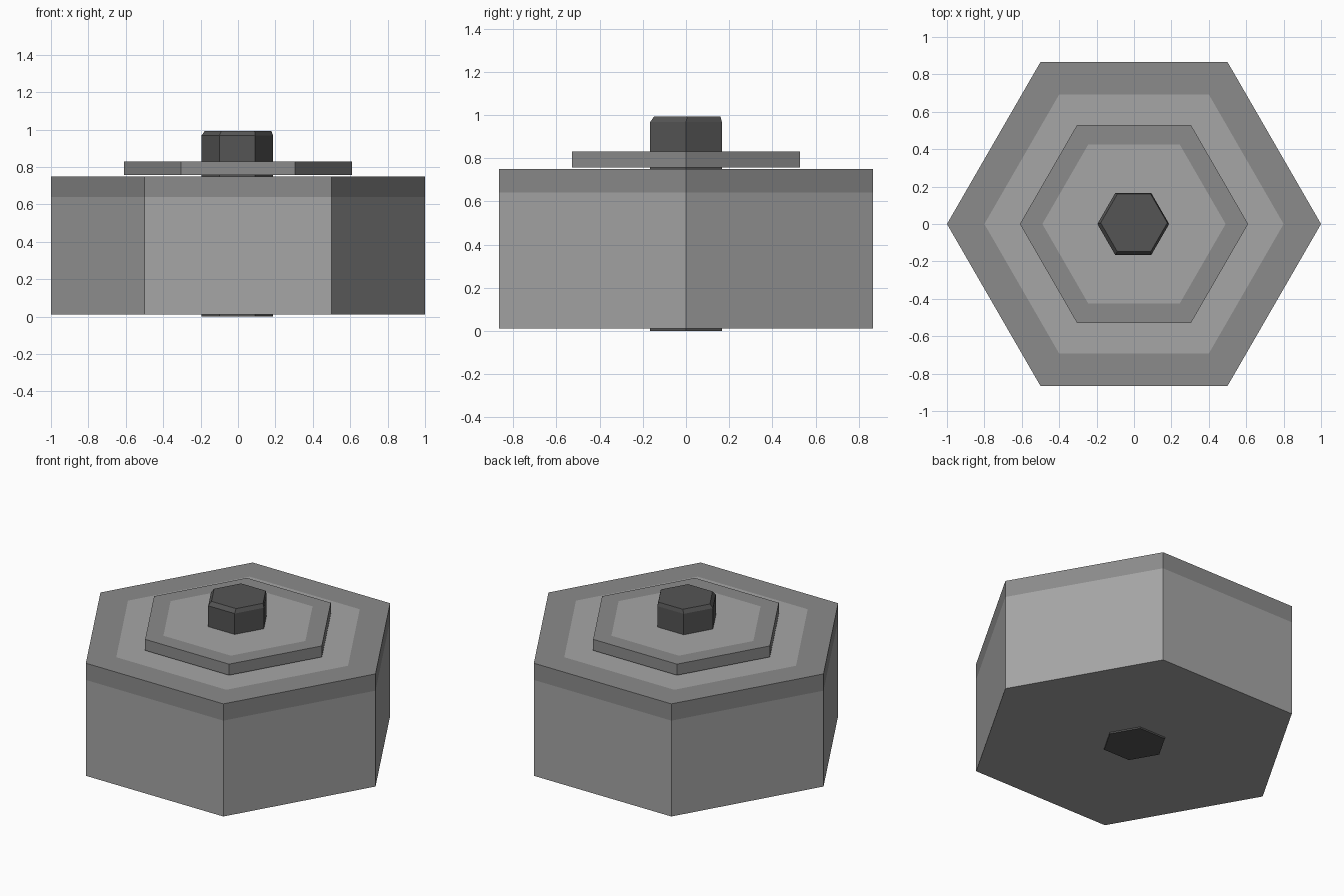
import bpy, bmesh
from math import cos, sin, pi

if "Cube" in bpy.data.objects:
    bpy.data.objects.remove(bpy.data.objects["Cube"])


def material(name, v):
    m = bpy.data.materials.new(name)
    m.diffuse_color = (v, v, v, 1)
    m.use_nodes = True
    m.node_tree.nodes["Principled BSDF"].inputs["Base Color"].default_value = m.diffuse_color
    return m


LIGHT = material("light_grey", 0.38)
MID = material("mid_grey", 0.26)
DARK = material("dark_grey", 0.09)


def hex_stack(name, rings, mats, cap_mats, bands):
    """Stack hexagon rings (radius, z, x offset, y offset), joined by quads and capped."""
    bm = bmesh.new()
    loops = [[bm.verts.new((ox + r * cos(i * pi / 3), oy + r * sin(i * pi / 3), z))
              for i in range(6)] for r, z, ox, oy in rings]
    for a, b, slot in zip(loops, loops[1:], bands):
        for i in range(6):
            j = (i + 1) % 6
            bm.faces.new((a[i], a[j], b[j], b[i])).material_index = slot
    bm.faces.new(loops[0][::-1]).material_index = cap_mats[0]
    bm.faces.new(loops[-1]).material_index = cap_mats[1]
    bmesh.ops.recalc_face_normals(bm, faces=bm.faces)
    me = bpy.data.meshes.new(name)
    bm.to_mesh(me)
    bm.free()
    for m in mats:
        me.materials.append(m)
    ob = bpy.data.objects.new(name, me)
    bpy.context.collection.objects.link(ob)
    return ob


# Wide base block with a darker band round its upper rim
hex_stack("base_block",
          [(1, 0.01, 0, 0), (1, 0.64, 0, 0), (1, 0.75, 0, 0), (0.8, 0.75, 0, 0)],
          [LIGHT, MID], (0, 0), (0, 1, 1))

# Thin raised plate with a darker border
hex_stack("top_plate",
          [(0.61, 0.757, 0, 0), (0.61, 0.83, 0, 0), (0.49, 0.83, 0, 0)],
          [LIGHT, MID], (1, 0), (1, 1))

# Dark centre bolt running right through, with a bevelled top
hex_stack("centre_bolt",
          [(0.192, 0, -0.004, 0), (0.192, 0.967, -0.004, 0), (0.178, 0.992, 0, 0.006)],
          [DARK], (0, 0), (0, 0))
